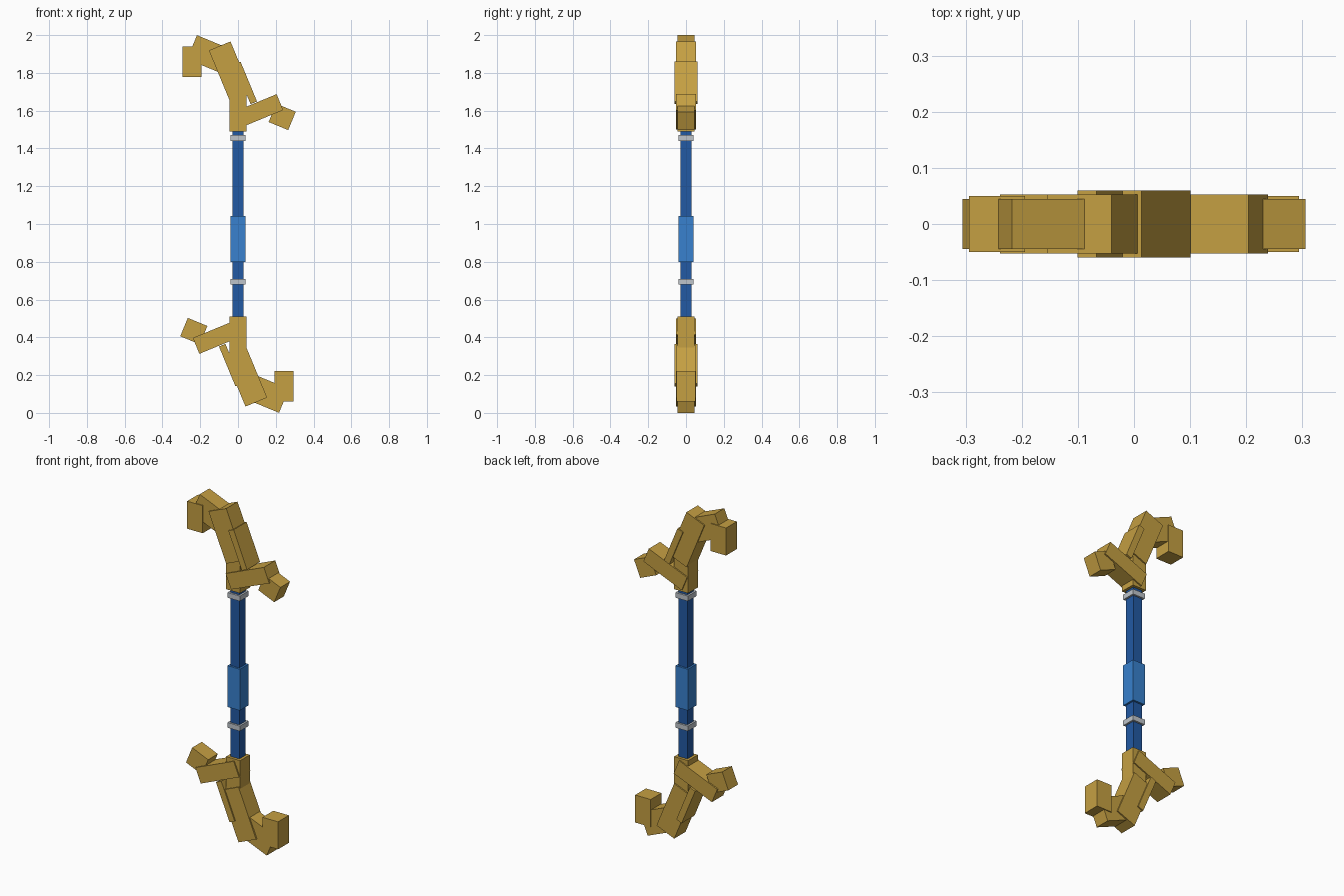
import bpy
from math import radians

cube = bpy.data.objects.get("Cube")
if cube:
    bpy.data.objects.remove(cube, do_unlink=True)


def material(name, color):
    mat = bpy.data.materials.new(name)
    mat.use_nodes = True
    mat.diffuse_color = (*color, 1)
    mat.node_tree.nodes["Principled BSDF"].inputs["Base Color"].default_value = (*color, 1)
    return mat


gold = material("gold", (0.56, 0.35, 0.055))
dark_blue = material("dark blue", (0.016, 0.10, 0.37))
light_blue = material("light blue", (0.04, 0.22, 0.62))
silver = material("silver", (0.52, 0.56, 0.60))


def block(name, x, z, size, mat, tilt=0):
    """Box centred at (x, 0, z), tilted clockwise as seen from the front."""
    bpy.ops.mesh.primitive_cube_add(size=1, location=(x, 0, z))
    obj = bpy.context.object
    obj.name = name
    obj.scale = size
    obj.rotation_euler.y = radians(tilt)
    obj.data.materials.append(mat)
    return obj


# Handle: square shaft, central grip and two collars
block("shaft", 0, 1.0, (0.058, 0.058, 1.1), dark_blue)
block("grip", 0, 0.921, (0.08, 0.08, 0.242), light_blue)
for name, z in (("upper_collar", 1.455), ("lower_collar", 0.694)):
    block(name, 0, z, (0.08, 0.08, 0.03), silver)

# Head parts: name, x, z, (width, depth, height), tilt
LEAN = 22.5
HEAD = [
    ("socket", 0, 1.595, (0.09, 0.09, 0.21), 0),
    ("neck", -0.04, 1.805, (0.124, 0.105, 0.298), -LEAN),
    ("neck_plate", 0.04, 1.747, (0.037, 0.12, 0.228), -LEAN),
    ("upper_hook_arm", -0.151, 1.898, (0.20, 0.089, 0.137), LEAN),
    ("upper_hook_tip", -0.244, 1.86, (0.10, 0.10, 0.161), 0),
    ("lower_hook_arm", 0.098, 1.594, (0.268, 0.105, 0.091), -LEAN),
    ("lower_hook_tip", 0.234, 1.567, (0.112, 0.089, 0.105), LEAN),
]

# The bottom head is the top head turned half a circle about the middle
for name, x, z, size, tilt in HEAD:
    block("top_" + name, x, z, size, gold, tilt)
    block("bottom_" + name, -x, 2 - z, size, gold, tilt)
